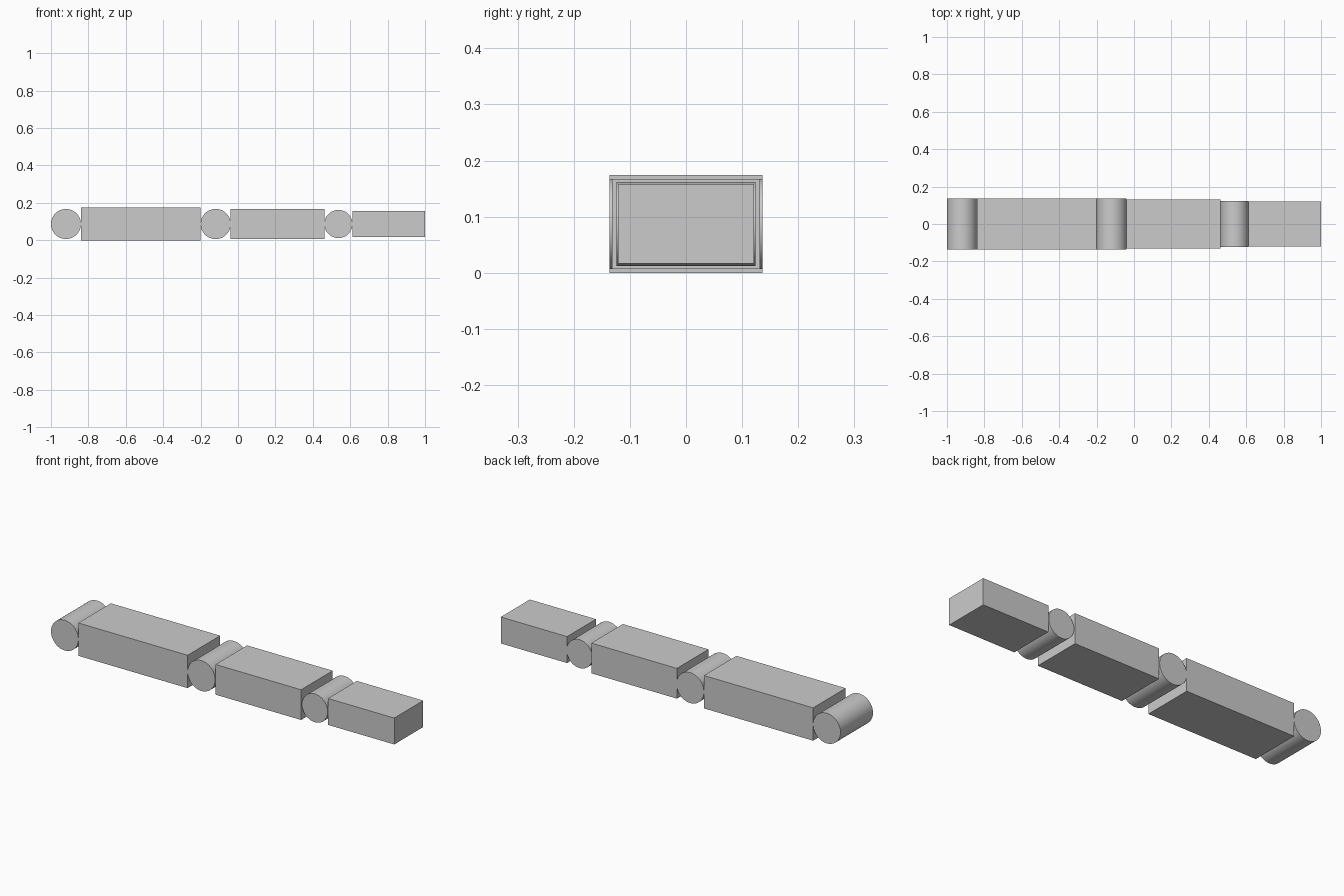
import bpy
import math

if "Cube" in bpy.data.objects:
    bpy.data.objects.remove(bpy.data.objects["Cube"])

grey = bpy.data.materials.new("plain_grey")
grey.diffuse_color = (0.6, 0.6, 0.6, 1)
grey.use_nodes = True
grey.node_tree.nodes["Principled BSDF"].inputs["Base Color"].default_value = grey.diffuse_color

ZC = 0.087  # height of the shared centre line


# Rectangular segment between x0 and x1
def segment(name, x0, x1, half_width, height):
    bpy.ops.mesh.primitive_cube_add(size=1, location=((x0 + x1) / 2, 0, ZC))
    ob = bpy.context.object
    ob.name = name
    ob.scale = (x1 - x0, 2 * half_width, height)
    bpy.ops.object.transform_apply(location=False, rotation=False, scale=True)
    ob.data.materials.append(grey)


# Round hinge lying across the chain
def joint(name, x0, x1, half_width):
    bpy.ops.mesh.primitive_cylinder_add(
        vertices=64, radius=(x1 - x0) / 2, depth=2 * half_width,
        location=((x0 + x1) / 2, 0, ZC), rotation=(math.pi / 2, 0, 0))
    ob = bpy.context.object
    ob.name = name
    ob.data.materials.append(grey)
    bpy.ops.object.shade_smooth_by_angle(angle=math.radians(30))


# Chain from base to tip
joint("base_joint", -1.0, -0.84, 0.136)
segment("base_segment", -0.84, -0.2, 0.136, 0.174)
joint("middle_joint", -0.2, -0.039, 0.136)
segment("middle_segment", -0.039, 0.462, 0.132, 0.16)
joint("tip_joint", 0.462, 0.612, 0.124)
segment("tip_segment", 0.612, 1.0, 0.121, 0.14)
